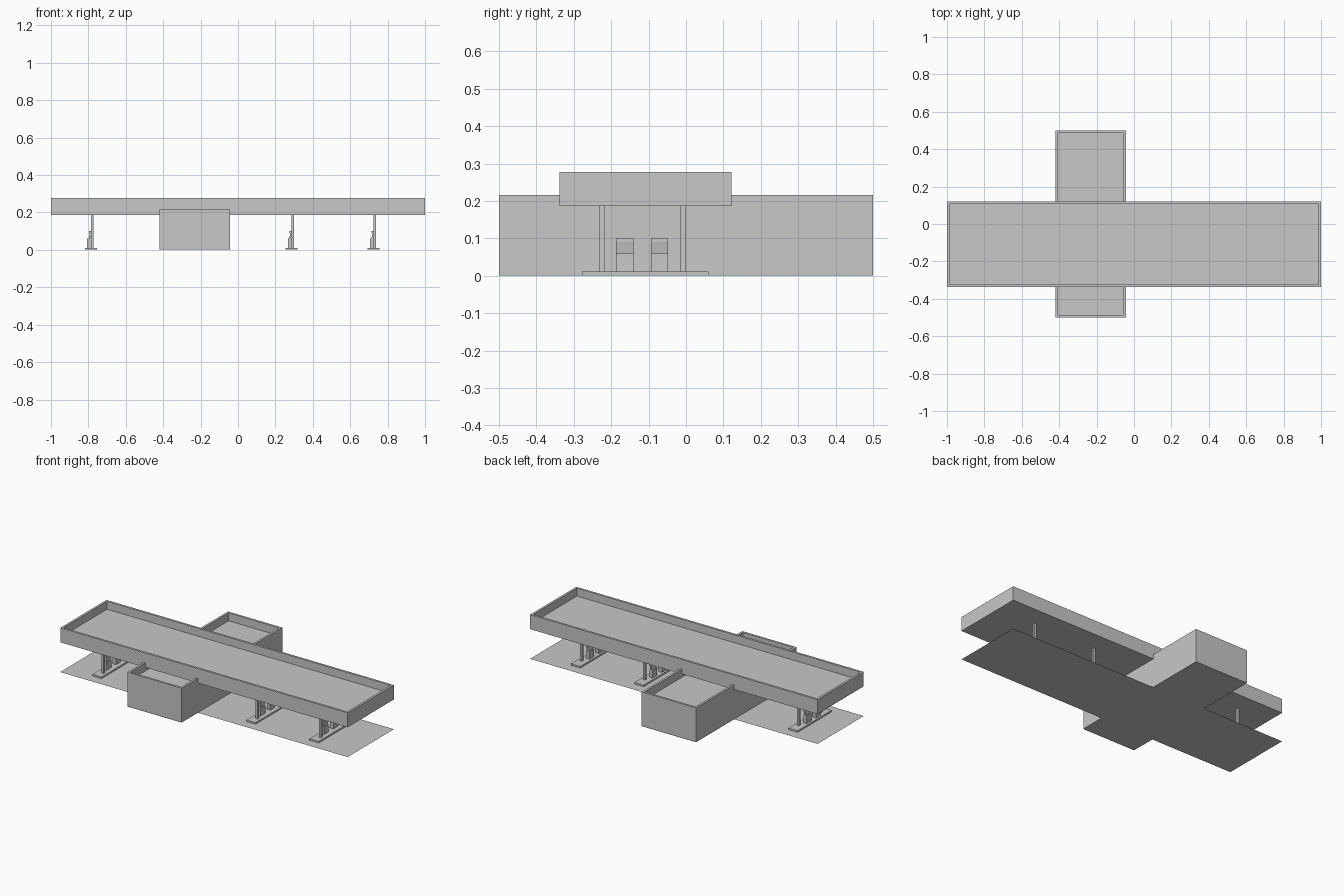
import bpy, bmesh

cube = bpy.data.objects.get("Cube")
if cube:
    bpy.data.objects.remove(cube, do_unlink=True)

grey = bpy.data.materials.new("concrete grey")
grey.use_nodes = True
grey.diffuse_color = (0.58, 0.58, 0.58, 1)
grey.node_tree.nodes["Principled BSDF"].inputs["Base Color"].default_value = (0.58, 0.58, 0.58, 1)


def finish(name, bm):
    mesh = bpy.data.meshes.new(name)
    bm.to_mesh(mesh)
    bm.free()
    mesh.materials.append(grey)
    obj = bpy.data.objects.new(name, mesh)
    bpy.context.collection.objects.link(obj)
    return obj


def box_mesh(x, y, z):
    bm = bmesh.new()
    bmesh.ops.create_cube(bm, size=1)
    for v in bm.verts:
        v.co = [a + (c + 0.5) * (b - a) for c, (a, b) in zip(v.co, (x, y, z))]
    bm.normal_update()
    return bm


def box(name, x, y, z):
    return finish(name, box_mesh(x, y, z))


def parapet_box(name, x, y, z, rim, floor):
    """Box whose top is inset and sunk to leave a parapet."""
    bm = box_mesh(x, y, z)
    top = max(bm.faces, key=lambda f: f.calc_center_median().z)
    bmesh.ops.inset_region(bm, faces=[top], thickness=rim, use_even_offset=True)
    roof = bmesh.ops.extrude_discrete_faces(bm, faces=[top])["faces"][0]
    for v in roof.verts:
        v.co.z = floor
    bmesh.ops.recalc_face_normals(bm, faces=bm.faces)
    return finish(name, bm)


def prism(name, profile, x, y0, y1):
    """Side profile in x and z, extruded along y."""
    bm = bmesh.new()
    face = bm.faces.new([bm.verts.new((x + px, y0, pz)) for px, pz in profile])
    ext = bmesh.ops.extrude_face_region(bm, geom=[face], use_keep_orig=True)["geom"]
    for v in ext:
        if isinstance(v, bmesh.types.BMVert):
            v.co.y = y1
    bmesh.ops.recalc_face_normals(bm, faces=bm.faces)
    return finish(name, bm)


# Ground sheet: forecourt and shop footprint in one cross-shaped face
left, right, front, back = -0.42, -0.042, -0.338, 0.121
bm = bmesh.new()
outline = [(-1, front), (left, front), (left, -0.5), (right, -0.5), (right, front), (1, front),
           (1, back), (right, back), (right, 0.5), (left, 0.5), (left, back), (-1, back)]
bm.faces.new([bm.verts.new((x, y, 0)) for x, y in outline])
finish("forecourt", bm)

# Shop and canopy, both with sunken roofs
parapet_box("shop", (left, right), (-0.5, 0.5), (0.001, 0.216), 0.0135, 0.166)
parapet_box("canopy", (-1, 1), (front, back), (0.187, 0.278), 0.0135, 0.228)

# Fuel islands with columns and pumps
pump_profile = [(-0.015, 0.01), (0.008, 0.01), (0.008, 0.06), (0.002, 0.06),
                (0.007, 0.09), (0.007, 0.1), (-0.006, 0.1), (-0.006, 0.09),
                (-0.002, 0.085), (-0.008, 0.06), (-0.015, 0.06)]
for i, x in enumerate((-0.787, 0.285, 0.725), 1):
    box(f"island_{i}", (x - 0.032, x + 0.032), (-0.278, 0.06), (0.001, 0.011))
    for side, y in (("front", -0.225), ("back", -0.008)):
        box(f"{side}_column_{i}", (x, x + 0.014), (y - 0.007, y + 0.007), (0.011, 0.188))
    for side, y in (("front", -0.164), ("back", -0.071)):
        prism(f"{side}_pump_{i}", pump_profile, x - 0.004, y - 0.023, y + 0.023)
